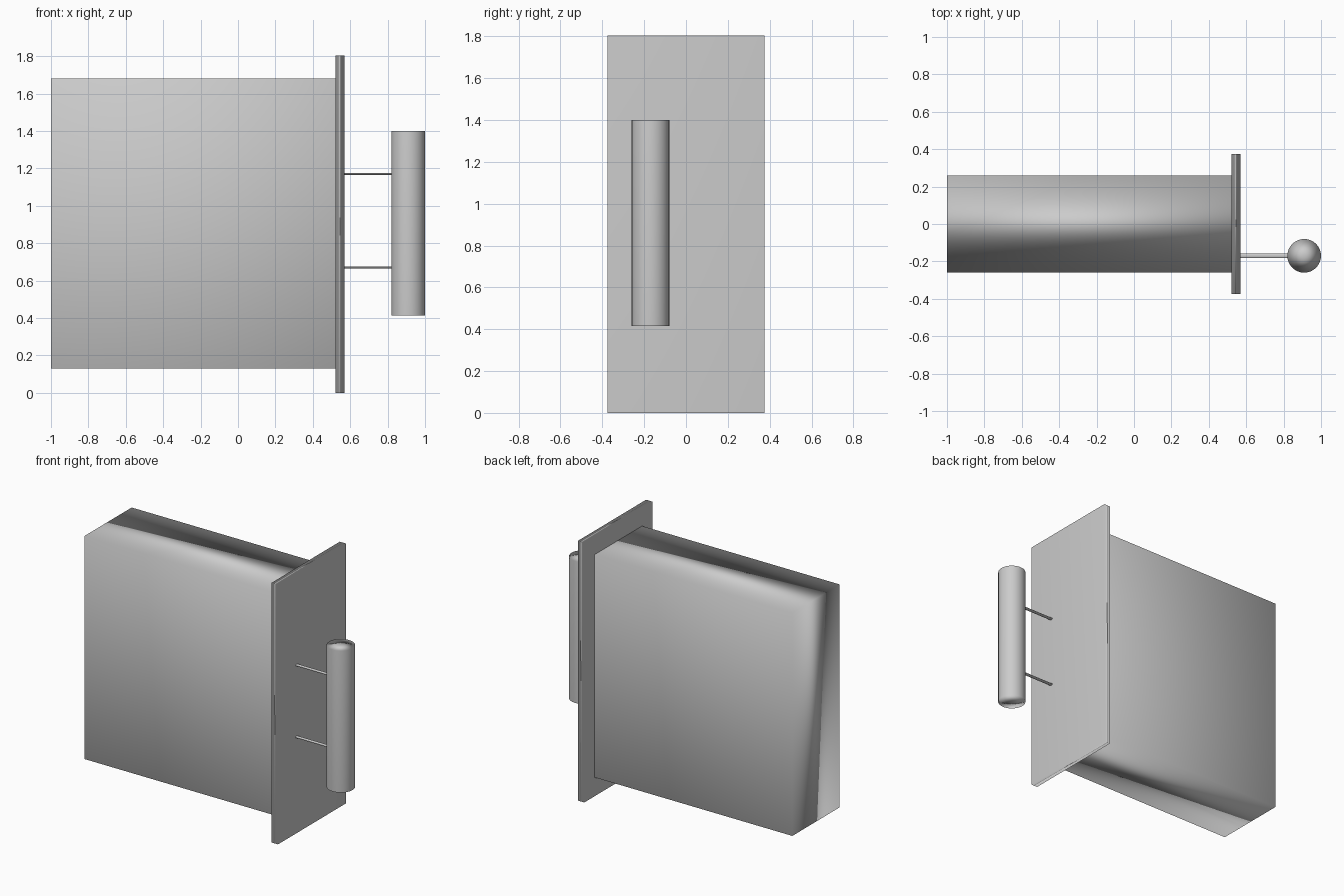
import bpy, bmesh
from mathutils import Matrix, Vector

cube = bpy.data.objects.get("Cube")
if cube:
    bpy.data.objects.remove(cube, do_unlink=True)

GREY = (0.6, 0.6, 0.6, 1)
grey = bpy.data.materials.new("plain grey")
grey.use_nodes = True
grey.diffuse_color = GREY
grey.node_tree.nodes["Principled BSDF"].inputs["Base Color"].default_value = GREY


def finish(bm, name):
    """Turn the mesh into a softly shaded object; large faces dominate the normals."""
    mesh = bpy.data.meshes.new(name)
    for face in bm.faces:
        face.smooth = True
    bm.to_mesh(mesh)
    bm.free()
    mesh.materials.append(grey)
    obj = bpy.data.objects.new(name, mesh)
    bpy.context.collection.objects.link(obj)
    mod = obj.modifiers.new("soft normals", 'WEIGHTED_NORMAL')
    mod.mode = 'FACE_AREA'
    return obj


def box(name, low, high):
    low, high = Vector(low), Vector(high)
    bm = bmesh.new()
    bmesh.ops.create_cube(bm, size=1, matrix=Matrix.Translation((low + high) / 2)
                          @ Matrix.Diagonal((high - low).to_4d()))
    return finish(bm, name)


def cylinder(name, centre, radius, length, sides, turn=Matrix(), squash=(1, 1, 1)):
    bm = bmesh.new()
    bmesh.ops.create_cone(bm, cap_ends=True, cap_tris=True, segments=sides,
                          radius1=radius, radius2=radius, depth=length,
                          matrix=Matrix.Translation(centre)
                          @ Matrix.Diagonal((*squash, 1)) @ turn)
    return finish(bm, name)


# Drawer body and the larger front panel at its end
box("drawer_body", (-1, -0.26, 0.13), (0.53, 0.26, 1.68))
box("drawer_panel", (0.52, -0.375, 0), (0.57, 0.375, 1.805))

# Upright grip held by two slim, flattened rods
cylinder("handle_grip", (0.91, -0.17, 0.907), 0.09, 0.985, 32)
for label, z in (("lower", 0.67), ("upper", 1.17)):
    cylinder(label + "_handle_rod", (0.70, -0.17, z), 0.013, 0.28, 16,
             Matrix.Rotation(1.5708, 4, 'Y'), (1, 1, 0.45))
